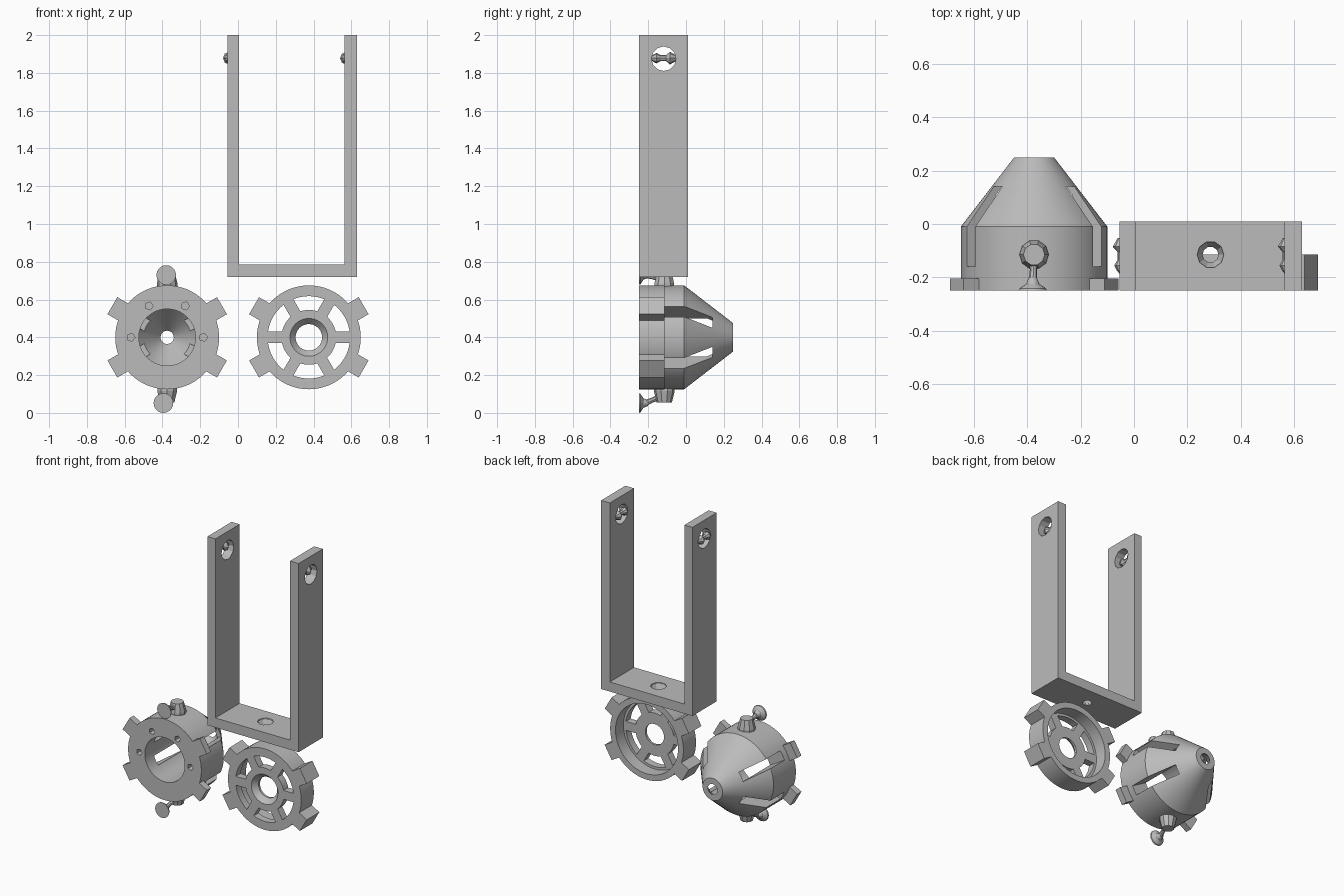
import bpy, bmesh
from math import sin, cos, asin, pi, radians
from mathutils import Vector, Matrix

cube = bpy.data.objects.get("Cube")
if cube:
    bpy.data.objects.remove(cube, do_unlink=True)

grey = bpy.data.materials.new("plain grey")
grey.use_nodes = True
grey.diffuse_color = (0.5, 0.5, 0.5, 1)
grey.node_tree.nodes["Principled BSDF"].inputs["Base Color"].default_value = (0.5, 0.5, 0.5, 1)


def finish(bm, name):
    bmesh.ops.recalc_face_normals(bm, faces=bm.faces)
    mesh = bpy.data.meshes.new(name)
    bm.to_mesh(mesh)
    bm.free()
    mesh.materials.append(grey)
    obj = bpy.data.objects.new(name, mesh)
    bpy.context.collection.objects.link(obj)
    return obj


def add_box(bm, lo, hi, matrix=Matrix()):
    lo, hi = Vector(lo), Vector(hi)
    size = Matrix.Diagonal((hi - lo).to_4d())
    size[3][3] = 1
    bmesh.ops.create_cube(bm, size=1, matrix=matrix @ Matrix.Translation((lo + hi) / 2) @ size)


def add_lathe(bm, profile, origin, axis=(0, 1, 0), sides=64, closed=False):
    """Spin (radius, distance) points round an axis through origin."""
    turn = Vector((0, 0, 1)).rotation_difference(Vector(axis).normalized())
    rings = []
    for r, d in profile:
        rings.append([bm.verts.new(Vector(origin) + turn @ Vector(
            (r * cos(2 * pi * i / sides), r * sin(2 * pi * i / sides), d)))
            for i in range(sides)])
    for k in range(len(rings) - (0 if closed else 1)):
        a, b = rings[k], rings[(k + 1) % len(rings)]
        for i in range(sides):
            j = (i + 1) % sides
            bm.faces.new((a[i], a[j], b[j], b[i]))
    if not closed:
        bm.faces.new(rings[0])
        bm.faces.new(rings[-1])


def lathe(name, *args, **kw):
    bm = bmesh.new()
    add_lathe(bm, *args, **kw)
    return finish(bm, name)


def select(obj):
    bpy.ops.object.select_all(action='DESELECT')
    obj.select_set(True)
    bpy.context.view_layer.objects.active = obj


def cut(obj, cutter_bm):
    cutter = finish(cutter_bm, "cutter")
    cutter.hide_render = True
    mod = obj.modifiers.new("cut", 'BOOLEAN')
    mod.operation, mod.solver, mod.object = 'DIFFERENCE', 'EXACT', cutter
    select(obj)
    bpy.ops.object.modifier_apply(modifier=mod.name)
    bpy.data.objects.remove(cutter, do_unlink=True)


def smooth(obj):
    select(obj)
    bpy.ops.object.shade_smooth_by_angle(angle=radians(25))


def around(centre, angle):
    """Local x points outwards at an angle in the xz plane."""
    return Matrix.Translation(centre) @ Matrix.Rotation(-radians(angle), 4, 'Y')


def tabs(name, centre, back):
    bm = bmesh.new()
    for angle in TAB_ANGLES:
        add_box(bm, (0.255, -0.25, -0.052), (0.335, back, 0.052), around(centre, angle))
    return finish(bm, name)


TAB_ANGLES = (30, 150, 210, 330)
BODY = Vector((-0.375, 0, 0.4))
COVER = Vector((0.375, 0, 0.4))

# Hollow cone-nosed body with slots and blind screw holes
body = lathe("body_shell", [(0.15, -0.25), (0.275, -0.25), (0.275, -0.01), (0.075, 0.25),
                            (0.035, 0.25), (0.15, 0.11)], BODY, closed=True)
bm = bmesh.new()
for angle in TAB_ANGLES:
    add_box(bm, (0.1, -0.16, -0.032), (0.4, 0.14, 0.032), around(BODY, angle))
cut(body, bm)
bm = bmesh.new()
for angle in (0, 60, 120, 180):
    spot = around(BODY, angle) @ Vector((0.192, 0, 0))
    add_lathe(bm, [(0.022, -0.3), (0.022, -0.17)], spot, sides=5)
cut(body, bm)
smooth(body)
tabs("body_tabs", BODY, -0.205)

# Ribbed posts and mushroom thumb pegs above and below the body
for name, up, head in (("top", 1, (-0.38, -0.25, 0.73)), ("bottom", -1, (-0.395, -0.25, 0.052))):
    post = BODY + Vector((0, -0.115, 0))
    lathe(name + "_post", [(0.055, 0.25), (0.055, 0.285), (0.04, 0.345)], post,
          axis=(0, 0, up), sides=10)
    head = Vector(head)
    lathe(name + "_peg_head", [(0.052, 0), (0.05, 0.008), (0.025, 0.025), (0.015, 0.05)],
          head, sides=20)
    start = head + Vector((0, 0.035, 0))
    path = post + Vector((0, 0, up * 0.305)) - start
    lathe(name + "_peg_stem", [(0.016, 0), (0.013, path.length * 0.4), (0.02, path.length)],
          start, axis=path, sides=8)

# Spoked cover, a shallow cup open at the back
cover = lathe("cover_ring", [(0.1, -0.25), (0.275, -0.25), (0.275, -0.115), (0.235, -0.115),
                             (0.235, -0.2), (0.07, -0.2), (0.07, -0.215)], COVER, closed=True)
bm = bmesh.new()
for k in range(6):
    middle = radians(30 + 60 * k)
    outline = []
    for r, direction in ((0.218, 1), (0.145, -1)):
        half = radians(30) - asin(0.03 / r)
        for i in range(9):
            a = middle + direction * half * (i / 4 - 1)
            outline.append(COVER + Vector((r * cos(a), -0.3, r * sin(a))))
    face = bm.faces.new([bm.verts.new(p) for p in outline])
    grown = bmesh.ops.extrude_face_region(bm, geom=[face])["geom"]
    bmesh.ops.translate(bm, vec=(0, 0.15, 0),
                        verts=[v for v in grown if isinstance(v, bmesh.types.BMVert)])
cut(cover, bm)
smooth(cover)
tabs("cover_tabs", COVER, -0.115)

# U-shaped bracket, one outline extruded in depth
bm = bmesh.new()
outline = [(-0.055, 0.72), (0.63, 0.72), (0.63, 2), (0.565, 2),
           (0.565, 0.785), (0.005, 0.785), (0.005, 2), (-0.055, 2)]
face = bm.faces.new([bm.verts.new((x, -0.25, z)) for x, z in outline])
grown = bmesh.ops.extrude_face_region(bm, geom=[face])["geom"]
bmesh.ops.translate(bm, vec=(0, 0.26, 0),
                    verts=[v for v in grown if isinstance(v, bmesh.types.BMVert)])
bracket = finish(bm, "bracket")

# Arm holes and a countersunk base hole
bm = bmesh.new()
add_lathe(bm, [(0.065, -0.2), (0.065, 0.8)], (0, -0.118, 1.875), axis=(1, 0, 0), sides=12)
cut(bracket, bm)
bm = bmesh.new()
add_lathe(bm, [(0.03, 0.7), (0.03, 0.735), (0.05, 0.775), (0.05, 0.8)],
          (0.287, -0.115, 0), axis=(0, 0, 1), sides=10)
cut(bracket, bm)

# Small spindle pins lying across the arm holes
for side, x in (("right", -0.046), ("left", 0.574)):
    lathe(side + "_arm_pin", [(0.01, -0.185), (0.02, -0.172), (0.028, -0.155), (0.016, -0.135),
                              (0.016, -0.105), (0.034, -0.085), (0.022, -0.065), (0.015, -0.052)],
          (x, 0, 1.878), sides=8)
